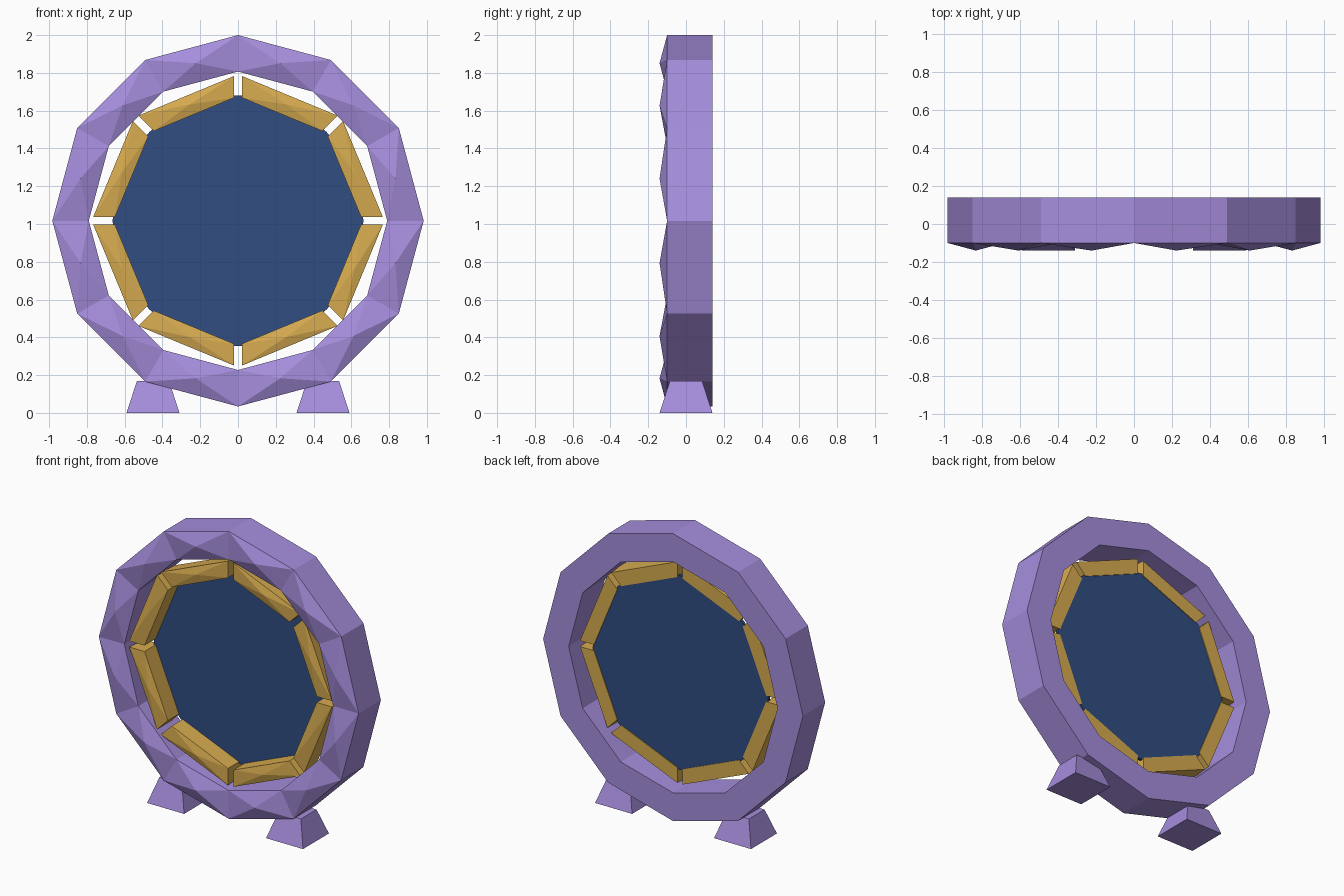
import bpy, bmesh
from math import sin, cos, radians
from mathutils import Vector

if "Cube" in bpy.data.objects:
    bpy.data.objects.remove(bpy.data.objects["Cube"])

CZ = 1.017  # height of the ring centre


def material(name, rgb):
    m = bpy.data.materials.new(name)
    m.diffuse_color = (*rgb, 1)
    m.use_nodes = True
    m.node_tree.nodes["Principled BSDF"].inputs["Base Color"].default_value = m.diffuse_color
    return m


PURPLE = material("purple", (0.38, 0.27, 0.72))
GOLD = material("gold", (0.68, 0.41, 0.08))
BLUE = material("blue", (0.03, 0.075, 0.22))


def finish(name, bm, mat):
    bmesh.ops.recalc_face_normals(bm, faces=bm.faces)
    me = bpy.data.meshes.new(name)
    bm.to_mesh(me)
    bm.free()
    me.materials.append(mat)
    ob = bpy.data.objects.new(name, me)
    bpy.context.collection.objects.link(ob)
    return ob


def polar(r, deg, y):
    a = radians(deg)
    return Vector((r * cos(a), y, CZ + r * sin(a)))


def poke_front(bm, faces, depth):
    # raise a shallow pyramid towards the viewer on each front face
    for v in bmesh.ops.poke(bm, faces=faces)["verts"]:
        v.co.y -= depth


def bridge(bm, a, b):
    n = len(a)
    return [bm.faces.new((a[i], a[(i + 1) % n], b[(i + 1) % n], b[i])) for i in range(n)]


# faceted twelve-sided outer ring
bm = bmesh.new()
loops = [[bm.verts.new(polar(r, 30 * i, y)) for i in range(12)]
         for r, y in ((0.983, -0.10), (0.79, -0.10), (0.79, 0.14), (0.983, 0.14))]
sides = [bridge(bm, loops[k], loops[(k + 1) % 4]) for k in range(4)]
poke_front(bm, sides[0], 0.04)
finish("outer_ring", bm, PURPLE)

# eight gold inner segments separated by narrow gaps
for k in range(8):
    bm = bmesh.new()
    u0 = Vector((cos(radians(45 * k)), 0, sin(radians(45 * k))))
    u1 = Vector((cos(radians(45 * k + 45)), 0, sin(radians(45 * k + 45))))
    along = (u1 - u0).normalized() * 0.022
    rings = []
    for y, ro in ((-0.08, 0.775), (0.065, 0.765)):
        base = Vector((0, y, CZ))
        rings.append([bm.verts.new(base + p) for p in
                      (u0 * 0.66 + along, u0 * ro + along, u1 * ro - along, u1 * 0.66 - along)])
    front = bm.faces.new(rings[0])
    bm.faces.new(rings[1][::-1])
    bridge(bm, rings[0], rings[1])
    poke_front(bm, [front], 0.015)
    finish(f"inner_segment_{k + 1}", bm, GOLD)

# thin centre disc
bm = bmesh.new()
front = [bm.verts.new(polar(0.664, 11.25 * i, 0.04)) for i in range(32)]
back = [bm.verts.new(polar(0.664, 11.25 * i, 0.06)) for i in range(32)]
bm.faces.new(front)
bm.faces.new(back[::-1])
bridge(bm, front, back)
finish("centre_disc", bm, BLUE)

# tapered feet
for name, x in (("left_foot", -0.45), ("right_foot", 0.45)):
    bm = bmesh.new()
    low, top = [[bm.verts.new((x + sx * h, sy * h, z))
                 for sx, sy in ((-1, -1), (1, -1), (1, 1), (-1, 1))]
                for h, z in ((0.14, 0), (0.085, 0.17))]
    bm.faces.new(low[::-1])
    bm.faces.new(top)
    bridge(bm, low, top)
    finish(name, bm, PURPLE)
